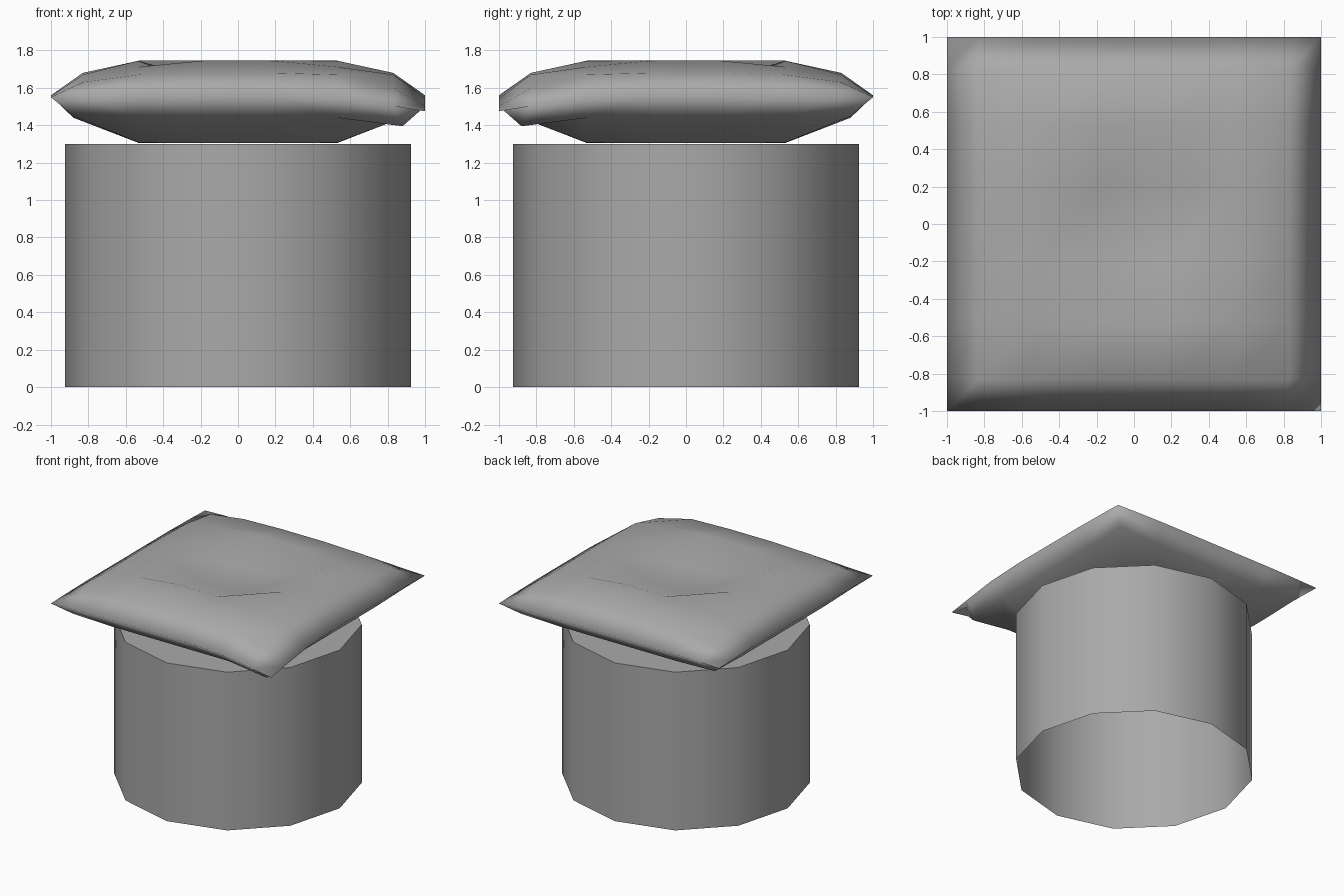
import bpy, bmesh, math

if "Cube" in bpy.data.objects:
    bpy.data.objects.remove(bpy.data.objects["Cube"], do_unlink=True)

# One plain grey for the whole piece
grey = bpy.data.materials.new("plain grey")
grey.use_nodes = True
tone = (0.4, 0.4, 0.4, 1)
grey.diffuse_color = tone
grey.node_tree.nodes["Principled BSDF"].inputs["Base Color"].default_value = tone


def finish(bm, name):
    bmesh.ops.recalc_face_normals(bm, faces=bm.faces)
    mesh = bpy.data.meshes.new(name)
    bm.to_mesh(mesh)
    bm.free()
    mesh.materials.append(grey)
    obj = bpy.data.objects.new(name, mesh)
    bpy.context.collection.objects.link(obj)
    return obj


# Base: twelve-sided drum, closed on top and open underneath
RADIUS, HEIGHT = 0.925, 1.3
bm = bmesh.new()
bmesh.ops.create_cone(bm, cap_ends=True, segments=12, radius1=RADIUS,
                      radius2=RADIUS, depth=HEIGHT)
bmesh.ops.translate(bm, verts=bm.verts, vec=(0, 0, HEIGHT / 2))
bottom = [f for f in bm.faces if f.calc_center_median().z < 0.01]
bmesh.ops.delete(bm, geom=bottom, context='FACES_ONLY')
for f in bm.faces:
    f.smooth = len(f.verts) == 4
for e in bm.edges:
    if any(len(f.verts) > 4 for f in e.link_faces):
        e.smooth = False
finish(bm, "drum_base")

# Cushion: heights by ring, indexed [outer ring][inner ring] from the centre
STEPS = (0.19, 0.53, 0.83, 1.0)
TOP = ((1.64,), (1.745, 1.712), (1.68, 1.67, 1.63), (1.56, 1.56, 1.555, 1.55))
UNDER = ((1.305,), (1.305, 1.307), (1.44, 1.44, 1.45))
coords = [-s for s in reversed(STEPS)] + list(STEPS)
N = len(coords)


def ring(i):
    return i - N // 2 if i >= N // 2 else N // 2 - 1 - i


bm = bmesh.new()
top, under = {}, {}
for i, x in enumerate(coords):
    for j, y in enumerate(coords):
        outer, inner = max(ring(i), ring(j)), min(ring(i), ring(j))
        # The corner at front +x sags
        sag = 0.075 * max(0, (x - y) / 2 - 0.7) / 0.3
        top[i, j] = bm.verts.new((x, y, TOP[outer][inner] - sag))
        if outer == 3:
            under[i, j] = top[i, j]
        else:
            wide = [1.06 * c if abs(c) > 0.8 else c for c in (x, y)]
            z = UNDER[outer][inner] - 1.7 * sag
            under[i, j] = bm.verts.new((*wide, z))
for grid in (top, under):
    for i in range(N - 1):
        for j in range(N - 1):
            bm.faces.new([grid[i, j], grid[i + 1, j],
                          grid[i + 1, j + 1], grid[i, j + 1]])
for f in bm.faces:
    f.smooth = True
finish(bm, "seat_cushion")
